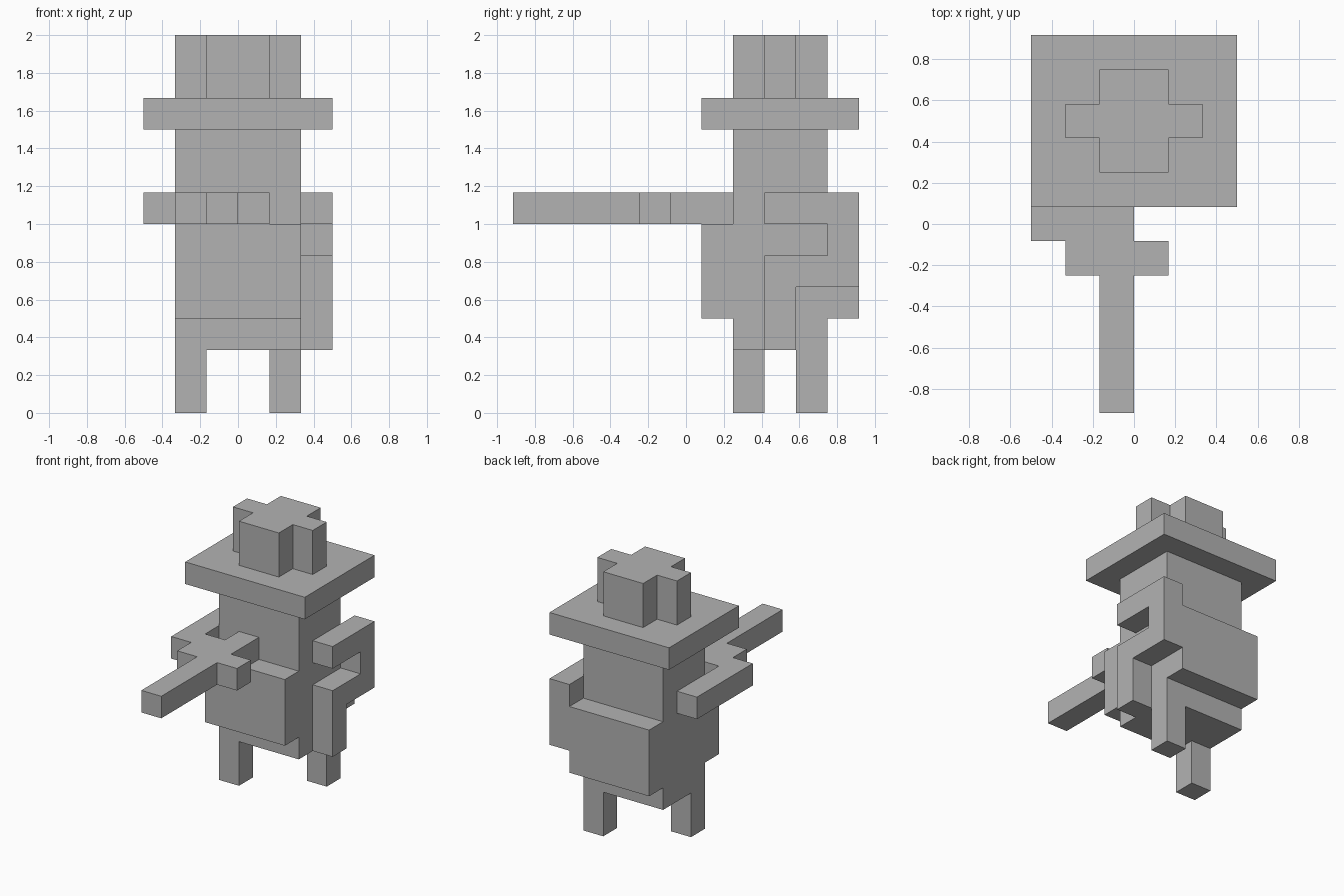
import bpy
import bmesh
from mathutils import Vector

cube = bpy.data.objects.get("Cube")
if cube:
    bpy.data.objects.remove(cube, do_unlink=True)

U = 1 / 6  # size of one block

grey = bpy.data.materials.new("plain_grey")
grey.use_nodes = True
COLOUR = (0.45, 0.45, 0.45, 1)
grey.diffuse_color = COLOUR
grey.node_tree.nodes["Principled BSDF"].inputs["Base Color"].default_value = COLOUR


def prism(name, outline, low, high, axis="z"):
    """Extrude a flat outline, in blocks, from low to high along an axis."""
    def place(a, b, depth):
        return Vector((a, b, depth) if axis == "z" else (depth, a, b)) * U

    bm = bmesh.new()
    face = bm.faces.new([bm.verts.new(place(a, b, low)) for a, b in outline])
    grown = bmesh.ops.extrude_face_region(bm, geom=[face], use_keep_orig=True)
    verts = [v for v in grown["geom"] if isinstance(v, bmesh.types.BMVert)]
    bmesh.ops.translate(bm, verts=verts, vec=place(0, 0, high - low))
    bmesh.ops.recalc_face_normals(bm, faces=bm.faces)
    mesh = bpy.data.meshes.new(name)
    bm.to_mesh(mesh)
    bm.free()
    mesh.materials.append(grey)
    obj = bpy.data.objects.new(name, mesh)
    bpy.context.collection.objects.link(obj)
    return obj


def box(name, x, y, z):
    corners = [(x[0], y[0]), (x[1], y[0]), (x[1], y[1]), (x[0], y[1])]
    return prism(name, corners, *z)


def cross(x_in, x_out, y_in, y_out):
    """Plus-shaped outline: a long bar along y crossed by a bar along x."""
    (a, b), (c, d), (e, f), (g, h) = x_in, x_out, y_in, y_out
    return [(a, g), (b, g), (b, e), (d, e), (d, f), (b, f),
            (b, h), (a, h), (a, f), (c, f), (c, e), (a, e)]


# Legs in mid stride
box("right_leg", (-2, -1), (1.5, 2.5), (0, 2))
box("left_leg", (1, 2), (3.5, 4.5), (0, 2))

# Trunk and head
box("hips", (-2, 2), (1.5, 4.5), (2, 3))
box("belly", (-2, 2), (0.5, 5.5), (3, 6))
box("head", (-2, 2), (1.5, 4.5), (6, 9))

# Hat
box("hat_brim", (-3, 3), (0.5, 5.5), (9, 10))
prism("hat_crown", cross((-1, 1), (-2, 2), (2.5, 3.5), (1.5, 4.5)), 10, 12)

# Right arm reaching forward with the hand turned inward
prism("right_arm", [(-3, -0.5), (-1, -0.5), (-1, 0.5), (-2, 0.5),
                    (-2, 3.5), (-3, 3.5)], 6, 7)

# Long held tool with a crosspiece
prism("held_tool", cross((-1, 0), (-2, 1), (-1.5, -0.5), (-5.5, 1.5)), 6, 7)

# Left arm, looping back from the shoulder and hanging down
prism("left_arm", [(2.5, 2), (3.5, 2), (3.5, 4), (5.5, 4), (5.5, 7), (2.5, 7),
                   (2.5, 6), (4.5, 6), (4.5, 5), (2.5, 5)], 2, 3, axis="x")
